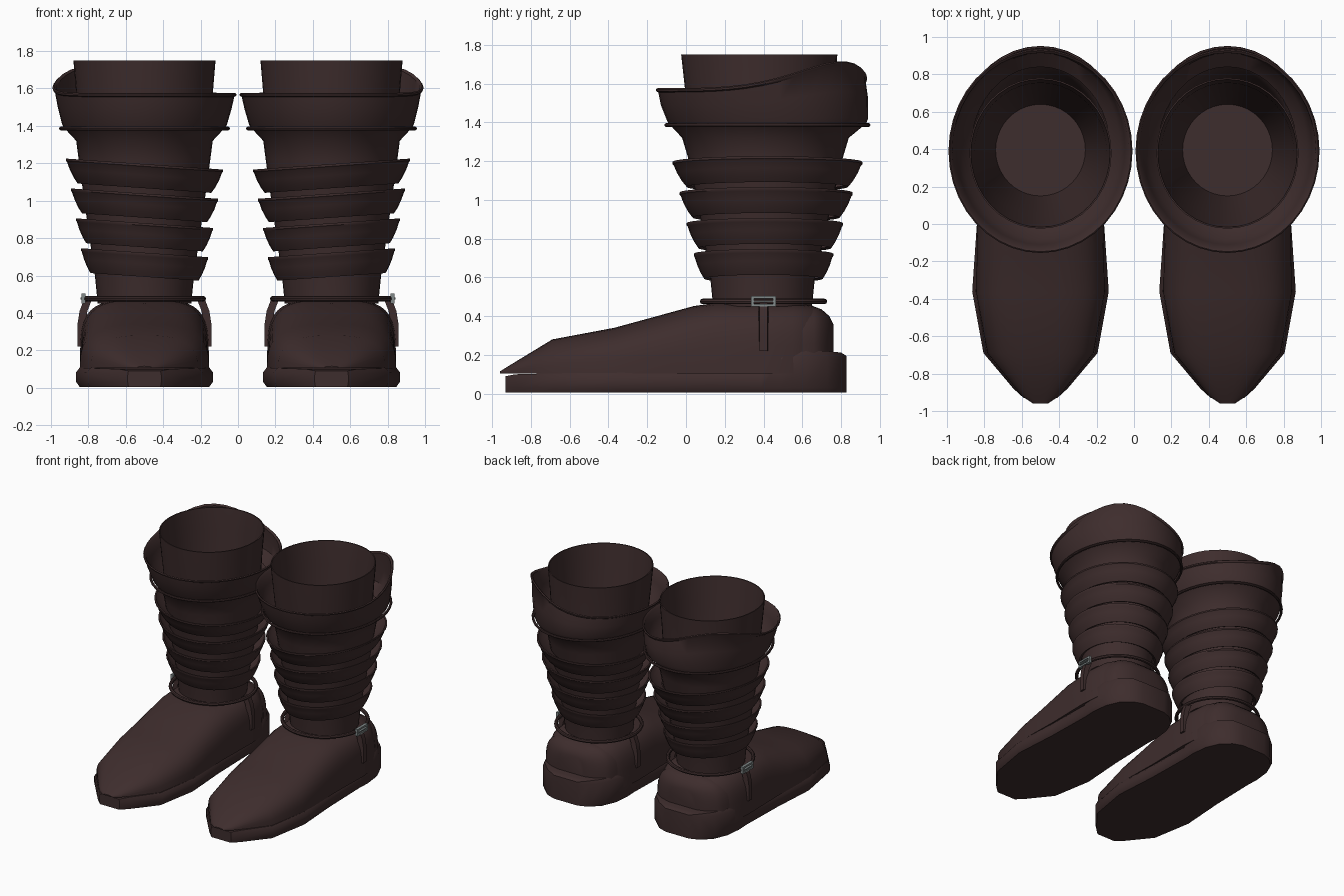
import bpy, bmesh
from math import sin, cos, pi, exp, radians, atan2

if "Cube" in bpy.data.objects:
    bpy.data.objects.remove(bpy.data.objects["Cube"])


def material(name, rgb):
    m = bpy.data.materials.new(name)
    m.use_nodes = True
    m.diffuse_color = (*rgb, 1)
    bsdf = m.node_tree.nodes["Principled BSDF"]
    bsdf.inputs["Base Color"].default_value = (*rgb, 1)
    bsdf.inputs["Roughness"].default_value = 0.7
    return m


LEATHER = material("dark_brown_leather", (0.048, 0.026, 0.026))
METAL = material("grey_metal", (0.22, 0.25, 0.25))
CX, SEG = 0.5, 40  # boot centre line and roundness


def finish(name, bm, mat, angle=40):
    """Store the mesh, mirror it to the other boot and smooth it."""
    bmesh.ops.recalc_face_normals(bm, faces=bm.faces)
    me = bpy.data.meshes.new(name)
    bm.to_mesh(me)
    bm.free()
    me.materials.append(mat)
    ob = bpy.data.objects.new(name, me)
    bpy.context.collection.objects.link(ob)
    bpy.ops.object.select_all(action='DESELECT')
    ob.select_set(True)
    bpy.context.view_layer.objects.active = ob
    bpy.ops.object.shade_smooth_by_angle(angle=radians(angle))
    mod = ob.modifiers.new("other_boot", 'MIRROR')
    mod.use_mirror_merge = False
    return ob


def loft(bm, rings, cap_start=True, cap_end=True):
    """Skin a list of equal closed loops."""
    loops = [[bm.verts.new(p) for p in ring] for ring in rings]
    n = len(loops[0])
    for a, b in zip(loops, loops[1:]):
        for i in range(n):
            j = (i + 1) % n
            bm.faces.new((a[i], a[j], b[j], b[i]))
    if cap_start:
        bm.faces.new(loops[0])
    if cap_end:
        bm.faces.new(loops[-1])


def oval(z, rx, ry, cy, tilt=0.0, lift=0.0):
    """Horizontal oval; lift raises it towards the outer back corner."""
    pts = []
    for i in range(SEG):
        a = 2 * pi * i / SEG
        off = atan2(sin(a - radians(50)), cos(a - radians(50)))
        bump = 0.14 * exp(-0.5 * (off / radians(30)) ** 2)
        x = rx * cos(a)
        pts.append((CX + x, cy + ry * sin(a), z + tilt * x + lift * bump))
    return pts


def turned(name, levels, caps=(False, False), tilt=0.0):
    bm = bmesh.new()
    rings = [oval(*lv[:4], tilt, lv[4] if len(lv) > 4 else 0) for lv in levels]
    loft(bm, rings, *caps)
    return finish(name, bm, LEATHER)


def box(bm, lo, hi):
    loft(bm, [[(lo[0], lo[1], z), (hi[0], lo[1], z), (hi[0], hi[1], z), (lo[0], hi[1], z)]
              for z in (lo[2], hi[2])])


# Hollow inner lining with a floor
turned("inner_lining", [
    (0.48, 0.245, 0.25, 0.395), (1.30, 0.345, 0.36, 0.39), (1.57, 0.365, 0.385, 0.38),
    (1.75, 0.38, 0.403, 0.378), (1.75, 0.372, 0.395, 0.378), (1.57, 0.355, 0.375, 0.38),
    (1.30, 0.335, 0.35, 0.39), (0.50, 0.24, 0.245, 0.395)], (False, True))
bm = bmesh.new()
box(bm, (CX - 0.235, 0.385, 0.498), (CX + 0.235, 0.41, 0.505))
finish("floor_seam", bm, LEATHER)

# Outer sleeve
turned("shaft", [
    (0.45, 0.25, 0.255, 0.395), (0.60, 0.265, 0.27, 0.395), (0.95, 0.315, 0.34, 0.405),
    (1.22, 0.352, 0.40, 0.41), (1.32, 0.365, 0.43, 0.41), (1.39, 0.43, 0.505, 0.42)])

# Four tilted flared bands
for i in range(4):
    t = i / 3
    top = 0.718 + 0.474 * t
    rx, ry, cy = 0.34 + 0.08 * t, 0.36 + 0.13 * t, 0.40 + 0.02 * t
    shape = [(-0.115, 0.80), (-0.125, 0.85), (-0.095, 0.90), (-0.055, 0.95), (-0.015, 0.985),
             (-0.008, 1.0), (0.004, 1.0), (0.004, 0.975), (-0.03, 0.92), (-0.065, 0.78)]
    turned("flared_band_%d" % (i + 1),
           [(top + dz, rx * k, ry * k, cy) for dz, k in shape], tilt=0.07)

# Cuff with a raised outer back corner and a rolled rim
turned("cuff", [
    (1.385, 0.43, 0.505, 0.42), (1.41, 0.442, 0.518, 0.42, 0.1), (1.49, 0.465, 0.535, 0.405, 0.5),
    (1.555, 0.480, 0.535, 0.392, 0.95), (1.560, 0.490, 0.543, 0.39, 1),
    (1.570, 0.492, 0.545, 0.39, 1), (1.576, 0.485, 0.538, 0.39, 1),
    (1.565, 0.472, 0.525, 0.39, 1), (1.49, 0.452, 0.515, 0.405, 0.5),
    (1.42, 0.425, 0.50, 0.415, 0.1), (1.36, 0.37, 0.43, 0.41)])


def hoop(name, z, rx, ry, cy, r):
    """Thin round cord around the shaft."""
    steps = [2 * pi * k / 8 for k in range(9)]
    turned(name, [(z + r * sin(a), rx + r * cos(a), ry + r * cos(a), cy) for a in steps])


hoop("cuff_seam", 1.386, 0.447, 0.522, 0.42, 0.01)
hoop("ankle_strap", 0.476, 0.315, 0.315, 0.40, 0.014)


def arch(y, w, base, top, p):
    """Rounded arch across the foot."""
    n = 20
    pts = []
    for i in range(n + 1):
        a = pi * i / n
        c, s = cos(a), max(sin(a), 0.0)
        pts.append((CX + w * (abs(c) ** p) * (1 if c >= 0 else -1), y, base + (top - base) * s ** p))
    return pts


# Foot upper
upper = [(-0.96, 0.04, 0.115, 0.8), (-0.92, 0.10, 0.14, 0.8), (-0.69, 0.285, 0.28, 0.75),
         (-0.37, 0.345, 0.34, 0.7), (-0.15, 0.342, 0.40, 0.65), (0.04, 0.338, 0.452, 0.6),
         (0.15, 0.34, 0.468, 0.55), (0.40, 0.345, 0.47, 0.5), (0.55, 0.33, 0.468, 0.5),
         (0.65, 0.285, 0.455, 0.5), (0.71, 0.21, 0.42, 0.55), (0.735, 0.12, 0.37, 0.6)]
bm = bmesh.new()
loft(bm, [arch(y, w, 0.105, top, p) for y, w, top, p in upper])
finish("foot_upper", bm, LEATHER)

# Heel counter
counter = [(0.60, 0.31, 0.44), (0.66, 0.295, 0.45), (0.70, 0.265, 0.435),
           (0.74, 0.20, 0.40), (0.76, 0.12, 0.36)]
bm = bmesh.new()
loft(bm, [arch(y, w, 0.15, top, 0.55) for y, w, top in counter])
finish("heel_counter", bm, LEATHER)

# Sole with a raised heel cup
sole = [(-0.93, 0.09, 0.09), (-0.88, 0.145, 0.1), (-0.69, 0.305, 0.105), (-0.36, 0.365, 0.108),
        (0.0, 0.34, 0.112), (0.39, 0.33, 0.115), (0.49, 0.335, 0.21), (0.62, 0.32, 0.22),
        (0.73, 0.27, 0.22), (0.80, 0.19, 0.212), (0.828, 0.11, 0.195)]
bm = bmesh.new()
rings = []
for y, w, top in sole:
    half = [(0.95, 0.005), (1, 0.03), (1, top - 0.025), (0.95, top)]
    rings.append([(CX + w * k, y, z) for k, z in half] +
                 [(CX - w * k, y, z) for k, z in reversed(half)])
loft(bm, rings)
finish("sole", bm, LEATHER, 35)

# Side straps, on both sides of the ankle
bm = bmesh.new()
for side in (1, -1):
    loft(bm, [[(CX + side * (x + dx), y, z) for dx, y in
               ((-0.03, 0.375), (0.012, 0.38), (0.012, 0.42), (-0.03, 0.425))]
              for x, z in ((0.345, 0.22), (0.346, 0.34), (0.335, 0.41), (0.31, 0.475))])
finish("side_straps", bm, LEATHER)

# Buckle frame and prong on the outer side
bm = bmesh.new()
for z in (0.45, 0.492):
    box(bm, (0.815, 0.335, z), (0.838, 0.465, z + 0.013))
for y in (0.335, 0.449):
    box(bm, (0.815, y, 0.45), (0.838, y + 0.016, 0.505))
box(bm, (0.825, 0.345, 0.473), (0.842, 0.46, 0.482))
finish("buckle", bm, METAL, 20)
